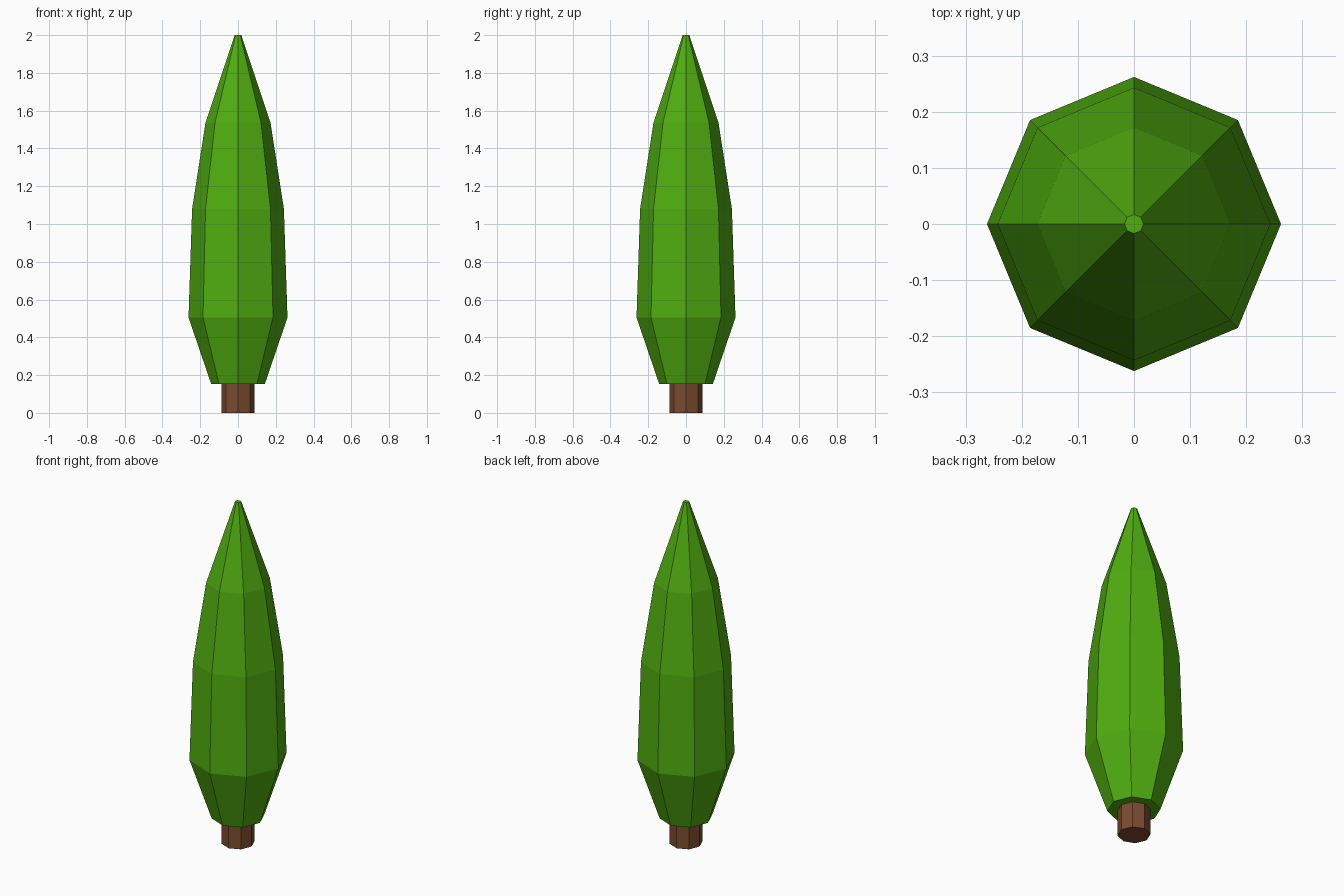
import bpy, bmesh
from math import cos, sin, tau

if "Cube" in bpy.data.objects:
    bpy.data.objects.remove(bpy.data.objects["Cube"])

SIDES = 8


def material(name, color):
    mat = bpy.data.materials.new(name)
    mat.diffuse_color = (*color, 1)
    mat.use_nodes = True
    mat.node_tree.nodes["Principled BSDF"].inputs["Base Color"].default_value = mat.diffuse_color
    return mat


def lathe(name, profile, mat):
    """Capped flat-shaded solid from (radius, height) rings."""
    bm = bmesh.new()
    rings = [[bm.verts.new((r * cos(tau * i / SIDES), r * sin(tau * i / SIDES), z))
              for i in range(SIDES)] for r, z in profile]
    for low, high in zip(rings, rings[1:]):
        for i in range(SIDES):
            j = (i + 1) % SIDES
            bm.faces.new((low[i], low[j], high[j], high[i]))
    bm.faces.new(rings[0][::-1])
    bm.faces.new(rings[-1])
    mesh = bpy.data.meshes.new(name)
    bm.to_mesh(mesh)
    bm.free()
    mesh.materials.append(mat)
    obj = bpy.data.objects.new(name, mesh)
    bpy.context.collection.objects.link(obj)
    return obj


# Trunk: short octagonal post
lathe("trunk", [(0.088, 0), (0.088, 0.155)], material("bark", (0.2, 0.07, 0.03)))

# Foliage: tapered faceted cypress crown
lathe("foliage", [(0.142, 0.153), (0.262, 0.505), (0.243, 1.08), (0.172, 1.537), (0.017, 2.0)],
      material("leaves", (0.08, 0.42, 0.005)))
